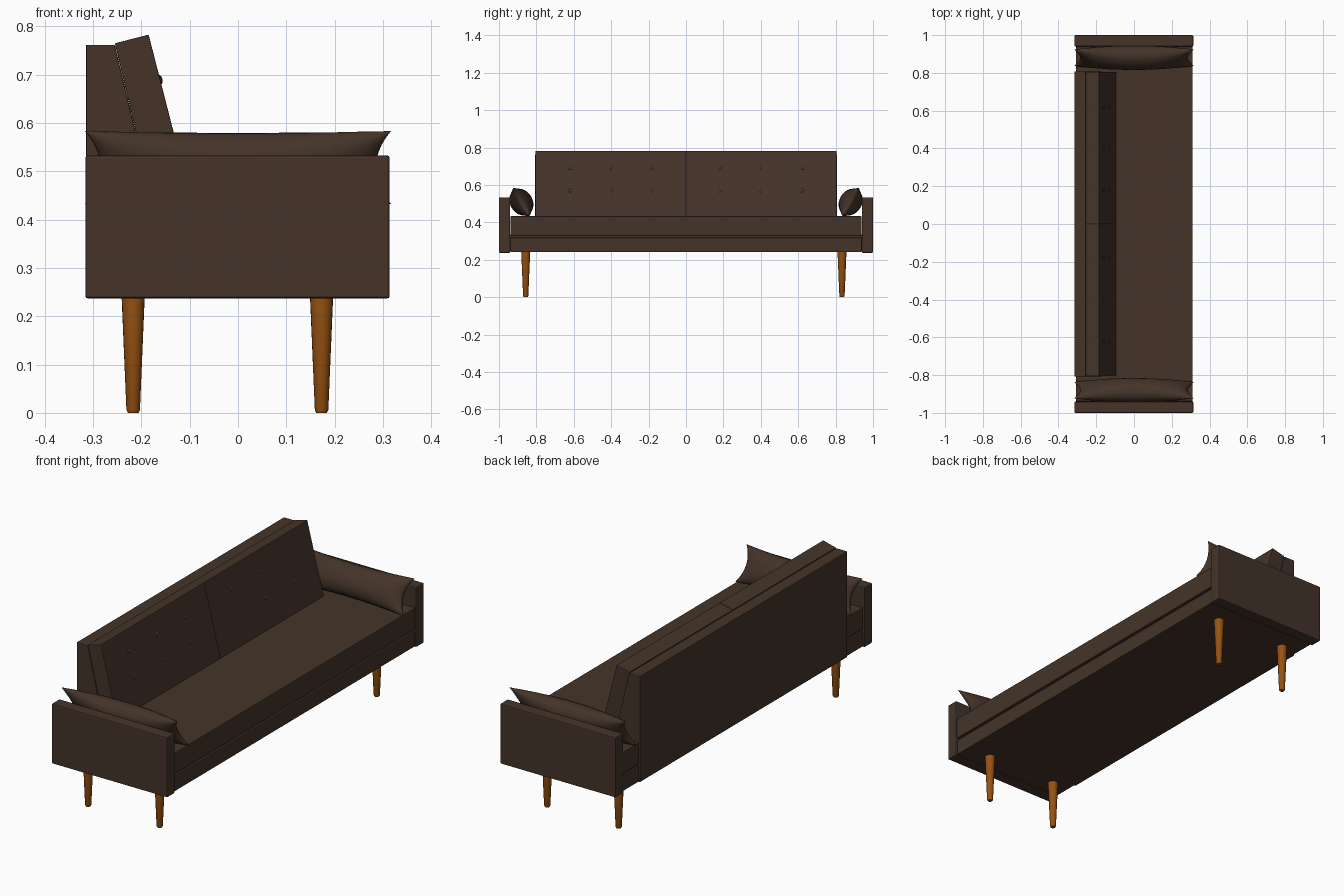
import bpy, bmesh, math
from mathutils import Vector

cube = bpy.data.objects.get("Cube")
if cube:
    bpy.data.objects.remove(cube, do_unlink=True)


def material(name, rgb):
    m = bpy.data.materials.new(name)
    m.use_nodes = True
    m.diffuse_color = (*rgb, 1)
    bsdf = m.node_tree.nodes["Principled BSDF"]
    bsdf.inputs["Base Color"].default_value = (*rgb, 1)
    bsdf.inputs["Roughness"].default_value = 0.8
    return m


FABRIC = material("brown_fabric", (0.058, 0.034, 0.022))
WOOD = material("warm_wood", (0.31, 0.085, 0.006))


def finish(name, bm, mat, bevel=0, smooth=False):
    bmesh.ops.recalc_face_normals(bm, faces=bm.faces)
    mesh = bpy.data.meshes.new(name)
    bm.to_mesh(mesh)
    bm.free()
    mesh.materials.append(mat)
    ob = bpy.data.objects.new(name, mesh)
    bpy.context.collection.objects.link(ob)
    if bevel:
        mod = ob.modifiers.new("soft_edges", "BEVEL")
        mod.width, mod.segments = bevel, 2
    if smooth:
        bpy.ops.object.select_all(action="DESELECT")
        ob.select_set(True)
        bpy.context.view_layer.objects.active = ob
        bpy.ops.object.shade_smooth_by_angle(angle=math.radians(50))
    return ob


def extrude_xz(name, profile, y0, y1, bevel=0.004):
    """Side profile in x and z, pulled along y."""
    bm = bmesh.new()
    face = bm.faces.new([bm.verts.new((x, y0, z)) for x, z in profile])
    new = bmesh.ops.extrude_face_region(bm, geom=[face])["geom"]
    verts = [v for v in new if isinstance(v, bmesh.types.BMVert)]
    bmesh.ops.translate(bm, verts=verts, vec=(0, y1 - y0, 0))
    return finish(name, bm, FABRIC, bevel)


def box(name, x0, x1, y0, y1, z0, z1, bevel=0.004):
    return extrude_xz(name, [(x0, z0), (x1, z0), (x1, z1), (x0, z1)], y0, y1, bevel)


def lathe(name, profile, location, mat, axis=Vector((0, 0, 1)), sides=20):
    """Turned solid: profile of radius and height."""
    bm = bmesh.new()
    verts = [bm.verts.new((r, 0, h)) for r, h in profile]
    edges = [bm.edges.new(p) for p in zip(verts, verts[1:])]
    bmesh.ops.spin(bm, geom=verts + edges, cent=(0, 0, 0), axis=(0, 0, 1),
                   angle=math.tau, steps=sides, use_duplicate=False)
    bmesh.ops.remove_doubles(bm, verts=bm.verts, dist=0.0002)
    ob = finish(name, bm, mat, smooth=True)
    ob.location = location
    ob.rotation_euler = axis.to_track_quat("Z", "Y").to_euler()
    return ob


def pillow(name, side):
    """Pinched-corner pillow leaning outwards against an arm."""
    nu, nv = 28, 14
    centre = Vector((0, 0.88, 0.508))
    up = Vector((0, 0.5, 0.87))
    out = Vector((0, -0.87, 0.5))
    bm = bmesh.new()
    for face_side in (1, -1):
        rows = []
        for i in range(nu + 1):
            u = math.sin((2 * i / nu - 1) * math.pi / 2)
            row = []
            for j in range(nv + 1):
                v = math.sin((2 * j / nv - 1) * math.pi / 2)
                x = 0.317 * u * (1 - 0.1 * (1 - v * v))
                h = 0.087 * v * (1 - 0.14 * (1 - u * u))
                t = 0.06 * max(0, (1 - u * u) * (1 - v * v)) ** 0.5
                p = centre + up * h + out * t * face_side
                row.append(bm.verts.new((x, p.y * side, p.z)))
            rows.append(row)
        for a, b in zip(rows, rows[1:]):
            for j in range(nv):
                bm.faces.new((a[j], b[j], b[j + 1], a[j + 1]))
    bmesh.ops.remove_doubles(bm, verts=bm.verts, dist=0.0003)
    return finish(name, bm, FABRIC, smooth=True)


# Base frame, recessed shadow gap and seat cushion
box("base_frame", -0.308, 0.308, -0.94, 0.94, 0.24, 0.318)
box("seat_gap", -0.3, 0.298, -0.94, 0.94, 0.31, 0.335, 0)
box("seat_cushion", -0.308, 0.311, -0.939, 0.939, 0.327, 0.433)

# Back panel, running down behind the seat
extrude_xz("back_panel", [(-0.315, 0.24), (-0.3, 0.24), (-0.3, 0.42), (-0.173, 0.42),
                          (-0.255, 0.762), (-0.315, 0.762)], -0.808, 0.808, 0.003)

# Two sloped back cushions with button tufting
cushion = [(-0.175, 0.428), (-0.094, 0.428), (-0.185, 0.783), (-0.255, 0.765)]
normal = Vector((0.355, 0, 0.091)).normalized()
button = [(0, 0.005), (0.006, 0.004), (0.01, 0.001), (0.01, -0.003)]
for side, label in ((1, "left"), (-1, "right")):
    y0, y1 = sorted((side * 0.0006, side * 0.805))
    extrude_xz(label + "_back_cushion", cushion, y0, y1, 0.002)
    for row, z in (("upper", 0.69), ("lower", 0.57)):
        x = -0.094 - (z - 0.428) * 0.091 / 0.355
        for n, y in enumerate((0.18, 0.4, 0.62), 1):
            lathe(f"{label}_{row}_button_{n}", button, (x, side * y, z), FABRIC, normal, 12)

    # Arm and pillow
    y0, y1 = sorted((side * 0.94, side))
    box(label + "_arm", -0.316, 0.314, y0, y1, 0.237, 0.533, 0.005)
    pillow(label + "_pillow", side)

    # Tapered legs
    leg = [(0, 0), (0.011, 0), (0.014, 0.006), (0.024, 0.242), (0, 0.242)]
    leg_y = 0.834 if side > 0 else -0.857
    for end, x in (("front", 0.173), ("back", -0.217)):
        lathe(f"{label}_{end}_leg", leg, (x, leg_y, 0), WOOD)
